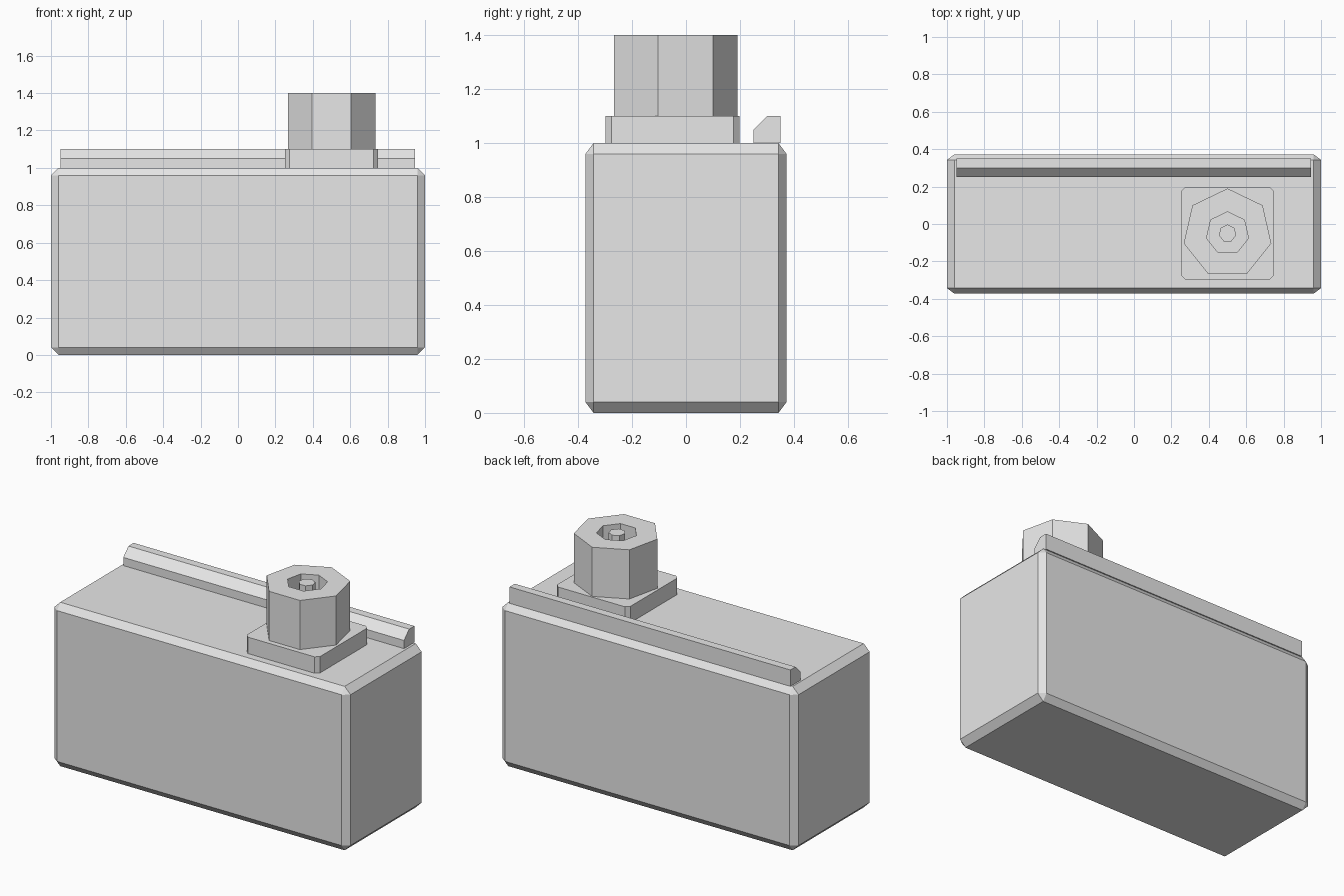
import bpy
import bmesh
import math
from mathutils import Matrix, Vector

cube = bpy.data.objects.get("Cube")
if cube:
    bpy.data.objects.remove(cube, do_unlink=True)

gray = bpy.data.materials.new("plain_gray")
gray.use_nodes = True
gray.diffuse_color = (0.8, 0.8, 0.8, 1)
gray.node_tree.nodes["Principled BSDF"].inputs["Base Color"].default_value = (0.8, 0.8, 0.8, 1)


def finish(name, bm):
    bmesh.ops.recalc_face_normals(bm, faces=bm.faces)
    mesh = bpy.data.meshes.new(name)
    bm.to_mesh(mesh)
    bm.free()
    mesh.materials.append(gray)
    obj = bpy.data.objects.new(name, mesh)
    bpy.context.collection.objects.link(obj)
    return obj


def chamfered_box(name, size, center, width, keep=lambda e: True, stretch=(1, 1, 1)):
    bm = bmesh.new()
    bmesh.ops.create_cube(bm, size=1, matrix=Matrix.Diagonal((*size, 1)))
    edges = [e for e in bm.edges if keep(e)]
    bmesh.ops.bevel(bm, geom=edges, offset=width, segments=1, affect='EDGES')
    bmesh.ops.scale(bm, vec=stretch, verts=bm.verts)
    bmesh.ops.translate(bm, vec=center, verts=bm.verts)
    return finish(name, bm)


def is_vertical(e):
    a, b = e.verts
    return abs(a.co.z - b.co.z) > 0.01


def is_front_top(e):
    return all(v.co.y < 0 and v.co.z > 0 for v in e.verts)


# Main case, chamfered and then narrowed in depth
chamfered_box("case", (2, 1, 1), (0, 0, 0.5), 0.04, stretch=(1, 0.745, 1))

# Rail along the back edge with a sloped front
chamfered_box("rear_rail", (1.895, 0.1, 0.1), (-0.002, 0.3, 1.05), 0.05, is_front_top)

# Square plate under the knob
KNOB = Vector((0.5, -0.05, 0))
chamfered_box("knob_plate", (0.495, 0.495, 0.1), KNOB + Vector((0, 0, 1.05)), 0.022, is_vertical)

# Seven-sided knob: nested rings form the wall, the socket and the centre pin
SIDES = 7
rings = [(0.24, 1.1), (0.24, 1.4), (0.115, 1.4), (0.115, 1.3), (0.047, 1.3), (0.047, 1.4)]
bm = bmesh.new()
loops = []
for radius, z in rings:
    angles = [math.pi / 2 + i * math.tau / SIDES for i in range(SIDES)]
    loops.append([bm.verts.new((KNOB.x + radius * math.cos(a), KNOB.y + radius * math.sin(a), z))
                  for a in angles])
for low, high in zip(loops, loops[1:]):
    for i in range(SIDES):
        j = (i + 1) % SIDES
        bm.faces.new((low[i], low[j], high[j], high[i]))
bm.faces.new(loops[0])
bm.faces.new(loops[-1])
finish("knob", bm)
